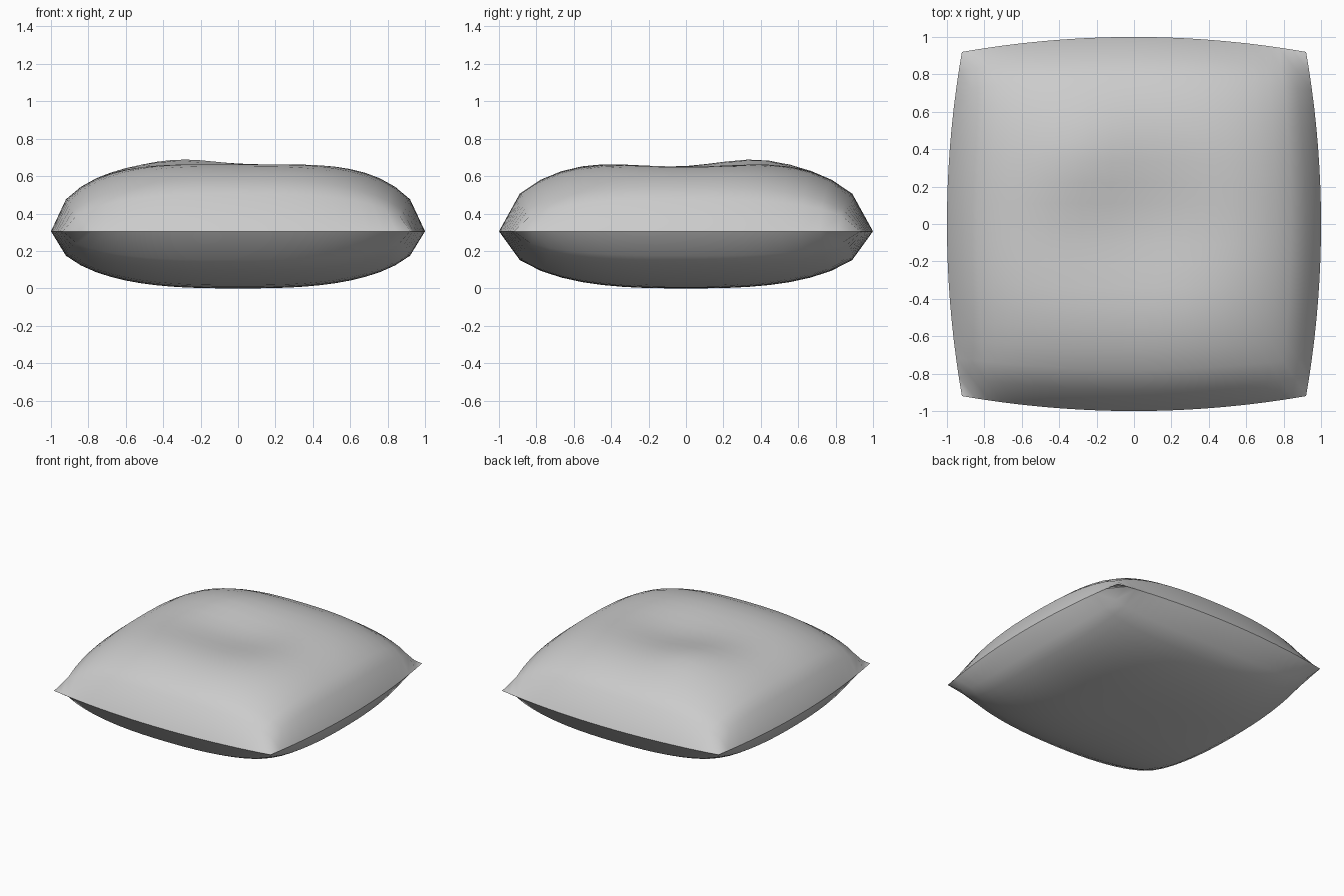
import bpy
import math

if "Cube" in bpy.data.objects:
    bpy.data.objects.remove(bpy.data.objects["Cube"])

NX, NY = 25, 18      # grid cells across the cushion
SEAM_Z = 0.305       # height of the seam

fabric = bpy.data.materials.new("light grey fabric")
fabric.diffuse_color = (0.6, 0.6, 0.6, 1)
fabric.use_nodes = True
fabric.node_tree.nodes["Principled BSDF"].inputs["Base Color"].default_value = fabric.diffuse_color


def puff(t):
    """Rounded profile: 0 at the seam, 1 in the middle."""
    return max(0.0, 1 - abs(t) ** 2.8) ** 0.54


def blob(u, v, cu, cv, r2):
    return math.exp(-((u - cu) ** 2 + (v - cv) ** 2) / r2)


def top_height(u, v):
    # full crown with a raised back-left lobe and a soft dent in the middle
    h = 0.40 - 0.07 * blob(u, v, 0.1, 0.0, 0.16)
    h += 0.018 * blob(u, v, -0.3, 0.38, 0.06)
    h -= 0.025 * blob(u, v, -0.35, -0.1, 0.10)
    return h * puff(u) * puff(v)


def bottom_height(u, v):
    return -0.305 * puff(u) * puff(v)


def panel(name, height, flip):
    """One cloth sheet with bowed sides, split along one diagonal."""
    verts, faces = [], []
    for j in range(NY + 1):
        for i in range(NX + 1):
            u, v = 2 * i / NX - 1, 2 * j / NY - 1
            verts.append((u * (1 - 0.08 * v * v), v * (1 - 0.08 * u * u),
                          SEAM_Z + height(u, v)))
    for j in range(NY):
        for i in range(NX):
            a = j * (NX + 1) + i
            b, c, d = a + 1, a + NX + 2, a + NX + 1
            for tri in ((a, b, d), (b, c, d)):
                faces.append(tri[::-1] if flip else tri)
    mesh = bpy.data.meshes.new(name)
    mesh.from_pydata(verts, [], faces)
    mesh.materials.append(fabric)
    mesh.polygons.foreach_set("use_smooth", [True] * len(faces))
    mesh.update()
    obj = bpy.data.objects.new(name, mesh)
    bpy.context.collection.objects.link(obj)


# top and bottom sheets meet at the sharp seam
panel("cushion_top", top_height, False)
panel("cushion_bottom", bottom_height, True)
